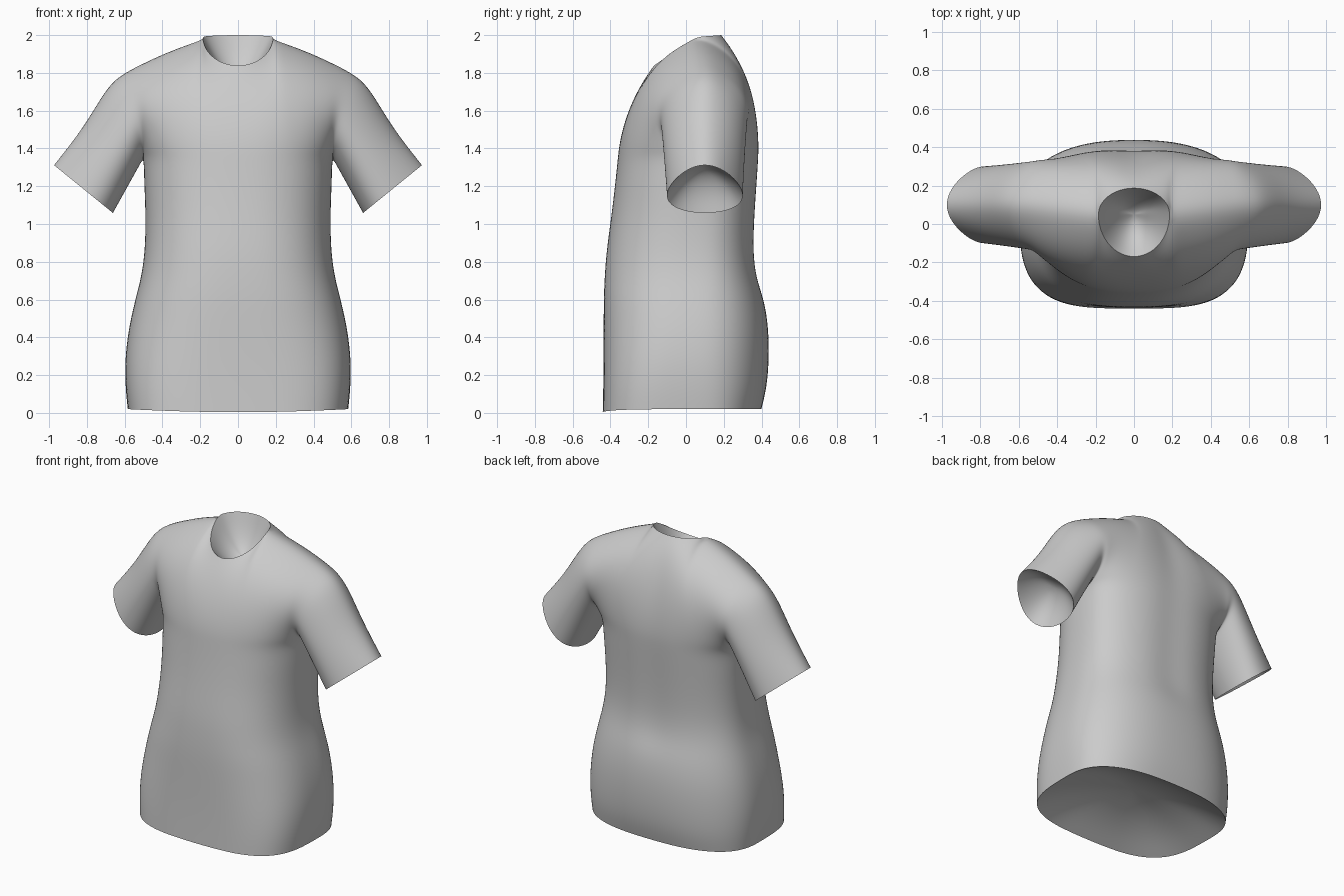
import bpy, bmesh
from math import sin, cos, pi, exp
from mathutils import Vector as V

if "Cube" in bpy.data.objects:
    bpy.data.objects.remove(bpy.data.objects["Cube"])

N, K, M = 10, 4, 9            # columns per half panel, neck columns, armhole rows
ARMPIT_Y = 0.08

# torso rings: z, half width, front y, back y, side y, front and back squareness
RINGS = [
    (0.01, 0.585, -0.442, 0.40, 0.05, 3.5, 2.6),
    (0.13, 0.597, -0.439, 0.428, 0.05, 3.4, 2.5),
    (0.28, 0.601, -0.437, 0.441, 0.05, 3.1, 2.4),
    (0.45, 0.580, -0.437, 0.438, 0.05, 2.8, 2.4),
    (0.60, 0.545, -0.437, 0.415, 0.05, 2.7, 2.4),
    (0.72, 0.513, -0.432, 0.378, 0.05, 2.6, 2.5),
    (0.86, 0.493, -0.422, 0.362, 0.05, 2.5, 2.5),
    (1.05, 0.490, -0.395, 0.370, 0.06, 2.4, 2.5),
    (1.22, 0.498, -0.375, 0.382, 0.07, 2.4, 2.5),
    (1.34, 0.500, -0.363, 0.390, ARMPIT_Y, 2.4, 2.5),
]


def bezier(a, b, c, d, t):
    s = 1 - t
    return a * s**3 + b * 3 * s * s * t + c * 3 * s * t * t + d * t**3


def ring_point(ring, j, side):
    z, w, yf, yb, yc, ef, eb = ring
    a = pi / 2 * j / N
    e = ef if side < 0 else eb
    y_end = yf if side < 0 else yb
    x = w * sin(a) ** (2 / e)
    y = yc + (y_end - yc) * max(cos(a), 0) ** (2 / e)
    if side > 0 and 0.6 < z < 1.5:      # shallow spine hollow
        y -= 0.012 * exp(-(x / 0.1) ** 2)
    if z < 0.05:                        # hem rises toward the sides
        z = 0.003 + 0.017 * sin(a) if side < 0 else 0.02
        if j == N:
            z = 0.02
    return V((x, y, z))


def top_point(j, side):
    """Neckline for the first columns, then the shoulder seam."""
    if j <= K:
        a = pi / 2 * j / K
        c = cos(a)
        if side < 0:
            return V((0.19 * sin(a), 0.05 - 0.225 * c, 1.99 - 0.155 * c))
        return V((0.19 * sin(a), 0.05 + 0.14 * c, 1.99 + 0.01 * c))
    t = (j - K) / (N - K)
    return V((0.19 + 0.39 * t, 0.05 + 0.05 * t, 1.99 - 0.165 * t + 0.01 * sin(pi * t)))


def yoke_point(j, side, t):
    """Chest or upper back curve from the armpit ring to the top edge."""
    p0, p1 = ring_point(RINGS[-1], j, side), top_point(j, side)
    q = (j / N) ** 2.5
    push = 0.28 if side < 0 else 0.32
    slope = 0.012 * (1 - q)
    b1 = p0 + V((-0.01 * q, slope + side * push * q, 0.18 - 0.10 * q))
    f = min(j / K, 1)
    g = min(max((j - K) / (N - K), 0), 1)
    b2 = p1 + V((-0.03 * q, 0, 0))
    if side < 0:
        b2.y = -0.275 - 0.015 * f + 0.06 * g * g
        b2.z += -0.14 + 0.03 * g
    else:
        b2.y = 0.33 + 0.07 * f + 0.02 * g
        b2.z += -0.17 + 0.07 * f
    return bezier(p0, b1, b2, p1, t)


def add_grid(bm, rows):
    verts = [[bm.verts.new(p) for p in row] for row in rows]
    for r0, r1 in zip(verts, verts[1:]):
        for i in range(len(r0) - 1):
            bm.faces.new((r0[i], r0[i + 1], r1[i + 1], r1[i]))


def finish(bm, name, ref):
    """Sew seams, aim the foremost face along ref, mirror and smooth."""
    bmesh.ops.remove_doubles(bm, verts=bm.verts, dist=0.0005)
    bmesh.ops.dissolve_degenerate(bm, edges=bm.edges, dist=0.0001)
    for v in bm.verts:
        if abs(v.co.x) < 0.0005:
            v.co.x = 0
    bmesh.ops.recalc_face_normals(bm, faces=bm.faces)
    key = max(bm.faces, key=lambda f: f.calc_center_median().dot(ref))
    if key.normal.dot(ref) < 0:
        bmesh.ops.reverse_faces(bm, faces=bm.faces)
    for f in bm.faces:
        f.smooth = True
    mesh = bpy.data.meshes.new(name)
    bm.to_mesh(mesh)
    bm.free()
    ob = bpy.data.objects.new(name, mesh)
    bpy.context.collection.objects.link(ob)
    mirror = ob.modifiers.new("Mirror", 'MIRROR')
    mirror.use_clip = True
    mirror.merge_threshold = 0.001
    sub = ob.modifiers.new("Smooth", 'SUBSURF')
    sub.levels = sub.render_levels = 2


def lining(name, loop, center, inward, ref):
    """Bowl set into an opening, starting at its rim."""
    bm = bmesh.new()
    rows = []
    for k in range(6):
        r = 1 - k / 5
        rows.append([center + (p - center) * r + inward * (1 - r * r) for p in loop])
    add_grid(bm, rows)
    finish(bm, name, ref)


# front and back panels
bm = bmesh.new()
for side in (-1, 1):
    rows = [[ring_point(r, j, side) for j in range(N + 1)] for r in RINGS]
    rows += [[yoke_point(j, side, i / M) for j in range(N + 1)] for i in range(1, M + 1)]
    add_grid(bm, rows)

# sleeve, from armhole loop to cuff
armhole = [yoke_point(N, -1, i / M) for i in range(M + 1)]
armhole += [yoke_point(N, 1, i / M) for i in range(M - 1, -1, -1)]
STEPS = 8
rows = []
for k in range(STEPS + 1):
    s = k / STEPS
    row = []
    for i, p in enumerate(armhole):
        a = pi * i / M
        cuff = V((0.818 - 0.159 * cos(a), 0.1 - 0.205 * sin(a + 0.3 * sin(a)),
                  1.185 - 0.129 * cos(a)))
        top = max(-cos(a), 0) ** 2
        bulge = V((0.077, 0, 0.064)) * (4 * s * (1 - s) ** 4 * top)
        row.append(p.lerp(cuff, s) + bulge)
    rows.append(row)
add_grid(bm, rows)
cuff_loop = rows[-1]
finish(bm, "shirt", V((0, -1, 0)))

# inner surfaces closing the neck, cuffs and hem
neck = [top_point(j, -1) for j in range(K + 1)] + [top_point(j, 1) for j in range(K - 1, -1, -1)]
hem = [ring_point(RINGS[0], j, -1) for j in range(N + 1)]
hem += [ring_point(RINGS[0], j, 1) for j in range(N - 1, -1, -1)]
lining("neck_lining", neck, V((0, 0.03, 1.93)), V((0, 0.02, -0.17)), V((0, 0, 1)))
lining("cuff_lining", cuff_loop, V((0.818, 0.1, 1.185)), V((-0.08, 0, 0.1)), V((0.6, 0, -0.8)))
lining("hem_lining", hem, V((0, -0.02, 0.015)), V((0, 0, 0.16)), V((0, 0, -1)))
